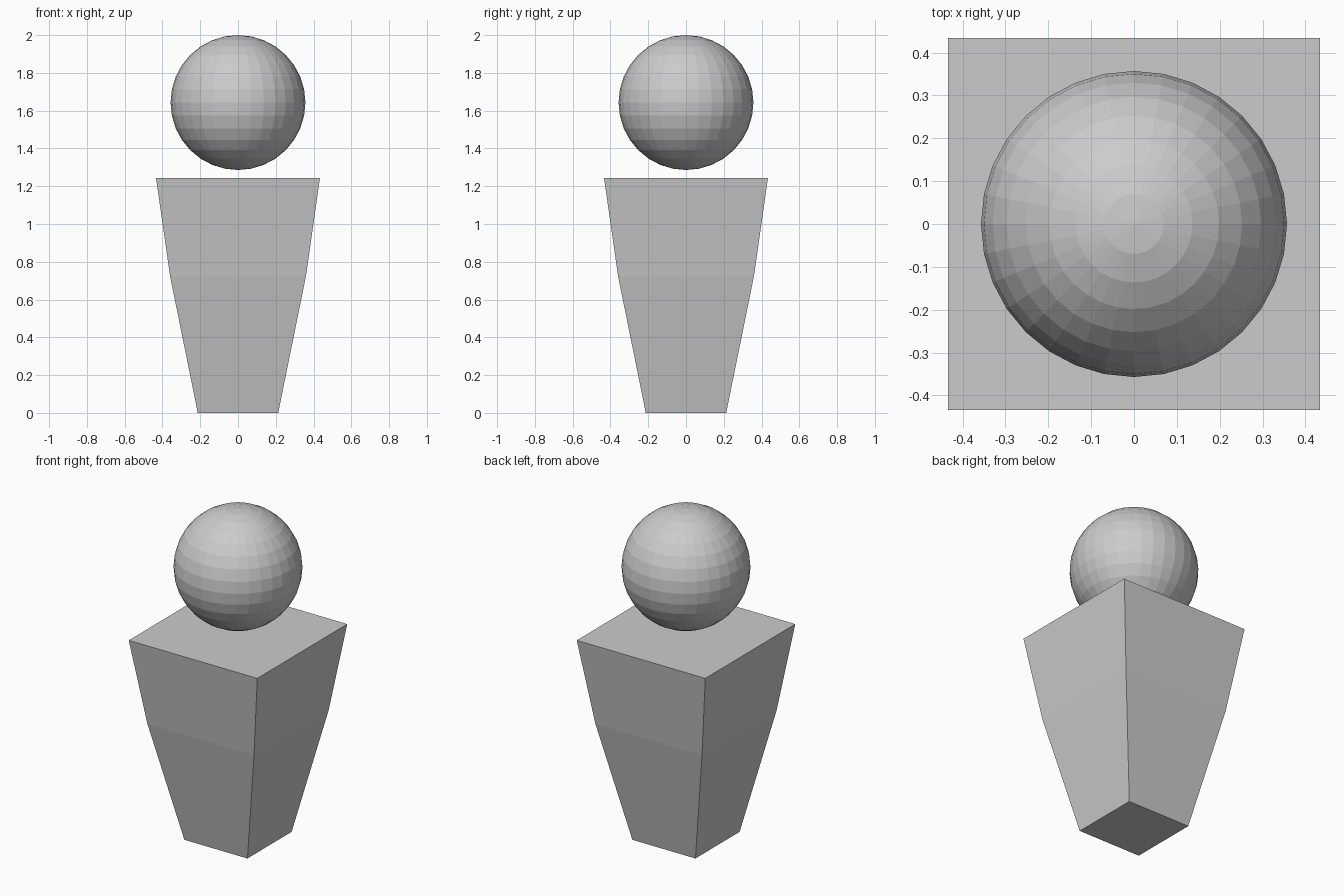
import bpy
import bmesh

cube = bpy.data.objects.get("Cube")
if cube:
    bpy.data.objects.remove(cube, do_unlink=True)

# Single plain grey
GREY = (0.6, 0.6, 0.6, 1.0)
grey = bpy.data.materials.new("plain grey")
grey.use_nodes = True
grey.diffuse_color = GREY
grey.node_tree.nodes["Principled BSDF"].inputs["Base Color"].default_value = GREY


def add_object(name, bm):
    bmesh.ops.recalc_face_normals(bm, faces=bm.faces)
    mesh = bpy.data.meshes.new(name)
    bm.to_mesh(mesh)
    bm.free()
    mesh.materials.append(grey)
    obj = bpy.data.objects.new(name, mesh)
    bpy.context.collection.objects.link(obj)
    return obj


# Body: square sections lofted upward, with a bend partway up the sides
PROFILE = [(0.213, 0.0), (0.36, 0.725), (0.434, 1.243)]  # half width, height
CORNERS = [(-1, -1), (1, -1), (1, 1), (-1, 1)]
bm = bmesh.new()
rings = [[bm.verts.new((sx * w, sy * w, z)) for sx, sy in CORNERS]
         for w, z in PROFILE]
for low, high in zip(rings, rings[1:]):
    for i in range(4):
        j = (i + 1) % 4
        bm.faces.new((low[i], low[j], high[j], high[i]))
bm.faces.new(rings[0])
bm.faces.new(rings[-1])
add_object("body", bm)

# Head: flat-faced sphere floating just above the body
RADIUS = 0.357
bm = bmesh.new()
bmesh.ops.create_uvsphere(bm, u_segments=32, v_segments=16, radius=RADIUS)
head = add_object("head", bm)
head.location.z = 2.0 - RADIUS
